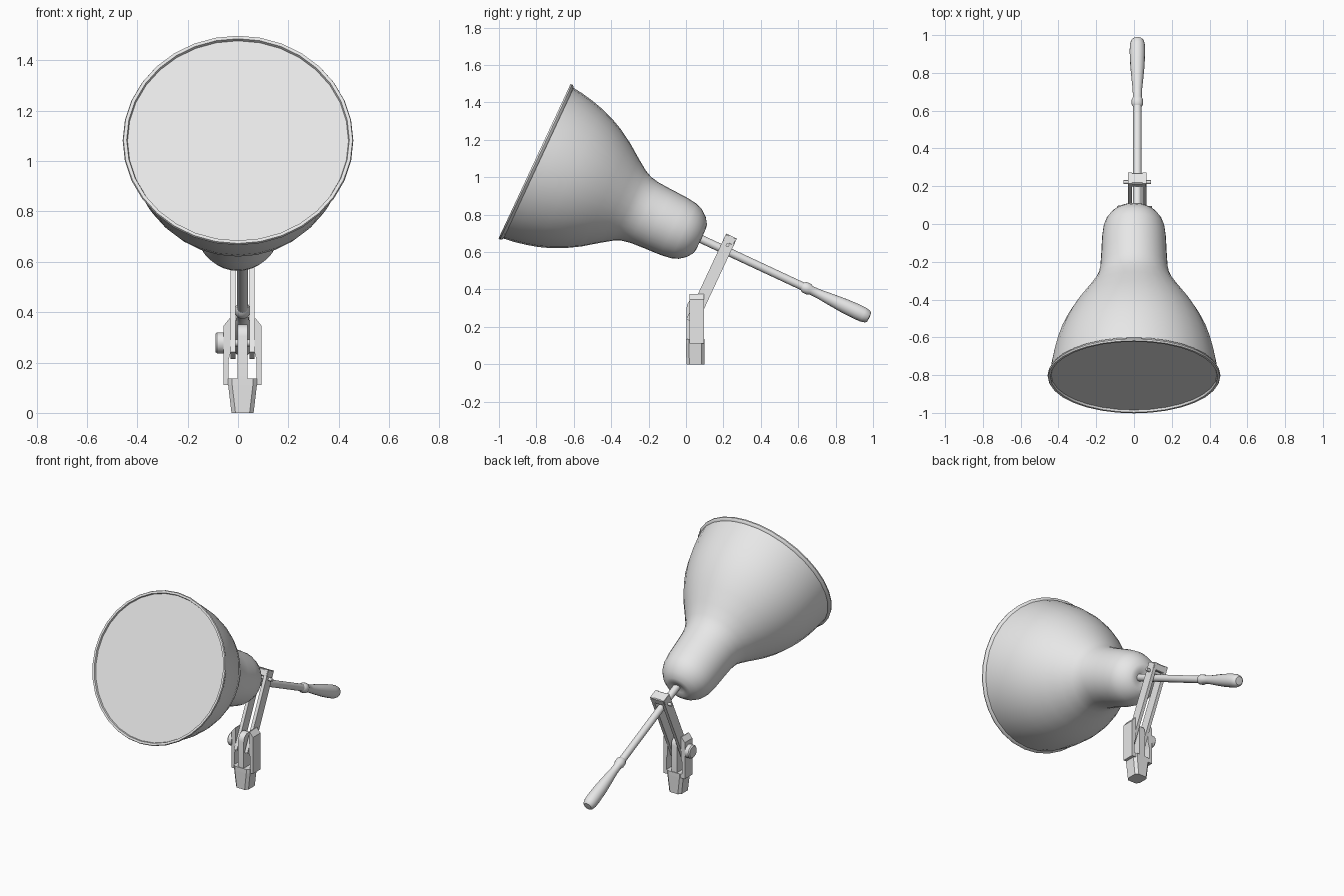
import bpy, bmesh, math
from mathutils import Vector, Matrix

cube = bpy.data.objects.get("Cube")
if cube:
    bpy.data.objects.remove(cube, do_unlink=True)

grey = bpy.data.materials.new("light_grey")
grey.use_nodes = True
grey.diffuse_color = (0.8, 0.8, 0.8, 1)
grey.node_tree.nodes["Principled BSDF"].inputs["Base Color"].default_value = (0.8, 0.8, 0.8, 1)

TILT = math.radians(25)
AXIS = Vector((0, math.cos(TILT), -math.sin(TILT)))   # lamp axis, towards the handle
ARM = Vector((0, math.sin(TILT), math.cos(TILT)))     # arm direction, upwards
LENS = Vector((0, -0.81, 1.085))
MID = 0.018                                           # stand centre line in x


def finish(name, bm, matrix=Matrix(), smooth=35):
    """Turn a bmesh into a named, shaded object."""
    bmesh.ops.remove_doubles(bm, verts=bm.verts, dist=1e-5)
    bmesh.ops.recalc_face_normals(bm, faces=bm.faces)
    mesh = bpy.data.meshes.new(name)
    bm.to_mesh(mesh)
    bm.free()
    mesh.materials.append(grey)
    obj = bpy.data.objects.new(name, mesh)
    obj.matrix_world = matrix
    bpy.context.collection.objects.link(obj)
    if smooth:
        bpy.ops.object.select_all(action='DESELECT')
        obj.select_set(True)
        bpy.context.view_layer.objects.active = obj
        bpy.ops.object.shade_smooth_by_angle(angle=math.radians(smooth))
    return obj


def lathe(name, profile, origin, direction, sides=32):
    """Revolve (distance, radius) points around a direction."""
    bm = bmesh.new()
    verts = [bm.verts.new((r, 0, t)) for t, r in profile]
    edges = [bm.edges.new(pair) for pair in zip(verts, verts[1:])]
    bmesh.ops.spin(bm, geom=verts + edges, cent=(0, 0, 0), axis=(0, 0, 1),
                   angle=math.tau, steps=sides)
    turn = direction.to_track_quat('Z', 'Y').to_matrix().to_4x4()
    return finish(name, bm, Matrix.Translation(origin) @ turn)


def box(name, size, centre, tilt=0.0, bevel=0.0):
    bm = bmesh.new()
    bmesh.ops.create_cube(bm, size=1, matrix=Matrix.Diagonal((*size, 1)))
    if bevel:
        bmesh.ops.bevel(bm, geom=bm.edges[:], offset=bevel, segments=1, affect='EDGES')
    matrix = Matrix.Translation(centre) @ Matrix.Rotation(-tilt, 4, 'X')
    return finish(name, bm, matrix, smooth=0)


def prism(name, outline, x0, x1):
    """Extrude a (y, z) outline across x."""
    bm = bmesh.new()
    face = bm.faces.new([bm.verts.new((x0, y, z)) for y, z in outline])
    new = bmesh.ops.extrude_face_region(bm, geom=[face])["geom"]
    bmesh.ops.translate(bm, vec=(x1 - x0, 0, 0),
                        verts=[v for v in new if isinstance(v, bmesh.types.BMVert)])
    return finish(name, bm, smooth=30)


# Bell-shaped shade with a rolled lip and a dimpled back
lathe("shade", [(0.014, 0.438), (0.0, 0.442), (0.0, 0.455), (0.009, 0.458), (0.02, 0.452),
                (0.024, 0.444), (0.08, 0.437), (0.145, 0.424), (0.21, 0.407), (0.275, 0.384),
                (0.345, 0.351), (0.42, 0.306), (0.5, 0.248), (0.56, 0.207), (0.6, 0.188),
                (0.65, 0.178), (0.73, 0.173), (0.82, 0.169), (0.88, 0.161), (0.92, 0.146),
                (0.955, 0.118), (0.978, 0.085), (0.983, 0.06), (0.975, 0.035), (0.965, 0.0)],
      LENS, AXIS)

# Flat lens just inside the lip
lathe("lens", [(0.012, 0.0), (0.012, 0.44)], LENS, AXIS)

# Rod and turned grip
stem = LENS + Vector((MID, 0, 0))
lathe("rod", [(0.94, 0.0), (0.94, 0.022), (1.6, 0.022), (1.6, 0.0)], stem, AXIS, 16)
lathe("grip", [(1.58, 0.0), (1.58, 0.022), (1.592, 0.03), (1.618, 0.031), (1.632, 0.024),
               (1.68, 0.025), (1.74, 0.031), (1.82, 0.038), (1.9, 0.041), (1.94, 0.04),
               (1.965, 0.034), (1.974, 0.025), (1.976, 0.0)], stem, AXIS, 16)

# Twin arms with a bridge and pin at the top
bottom = Vector((MID, 0.03, 0.228))
length = 0.505
for side, name in ((-1, "right_arm"), (1, "left_arm")):
    box(name, (0.021, 0.063, length),
        bottom + ARM * length / 2 + Vector((side * 0.038, 0, 0)), TILT)
box("arm_bridge", (0.098, 0.064, 0.045), bottom + ARM * (length - 0.0225), TILT, 0.005)
across = Vector((1, 0, 0))
lathe("arm_pin", [(-0.073, 0.0), (-0.073, 0.01), (0.073, 0.01), (0.073, 0.0)],
      Vector((MID, 0.222, 0.637)), across, 12)

# Fork: outer prongs with chamfered tops, on a cross plate
for side, name in ((-1, "right_prong"), (1, "left_prong")):
    bm = bmesh.new()
    section = [(0.056, 0.11), (0.076, 0.11), (0.076, 0.345), (0.052, 0.375),
               (0.047, 0.375), (0.047, 0.24), (0.056, 0.21)]
    face = bm.faces.new([bm.verts.new((MID + side * x, 0.018, z)) for x, z in section])
    new = bmesh.ops.extrude_face_region(bm, geom=[face])["geom"]
    bmesh.ops.translate(bm, vec=(0, 0.077, 0),
                        verts=[v for v in new if isinstance(v, bmesh.types.BMVert)])
    finish(name, bm, smooth=0)
box("fork_plate", (0.15, 0.077, 0.026), (MID, 0.0565, 0.123))

# Centre tongue with a rounded top
arc = [math.pi * i / 8 for i in range(9)]
tongue = [(0.004, 0.1), (0.096, 0.1)]
tongue += [(0.05 + 0.046 * math.cos(a), 0.305 + 0.046 * math.sin(a)) for a in arc]
prism("tongue", tongue, MID - 0.02, MID + 0.02)

# Clamp bolt and knob
lathe("bolt", [(-0.07, 0.0), (-0.07, 0.014), (0.07, 0.014), (0.07, 0.0)],
      Vector((MID, 0.055, 0.278)), across, 12)
lathe("knob", [(0.0, 0.0), (0.0, 0.042), (0.026, 0.042), (0.033, 0.036), (0.033, 0.0)],
      Vector((-0.057, 0.055, 0.278)), -across, 16)

# Tapered foot with cut corners
bm = bmesh.new()
rings = []
for z, hx, hy in ((0, 0.044, 0.048), (0.11, 0.057, 0.05), (0.136, 0.057, 0.05)):
    c = 0.016
    quarter = [(hx, hy - c), (hx - c, hy)]
    loop = quarter + [(-x, y) for x, y in reversed(quarter)]
    loop += [(-x, -y) for x, y in loop]
    rings.append([bm.verts.new((MID + x, 0.05 + y, z)) for x, y in loop])
for low, high in zip(rings, rings[1:]):
    for i in range(len(low)):
        j = (i + 1) % len(low)
        bm.faces.new((low[i], low[j], high[j], high[i]))
bm.faces.new(rings[0])
bm.faces.new(rings[-1])
finish("foot", bm, smooth=0)
